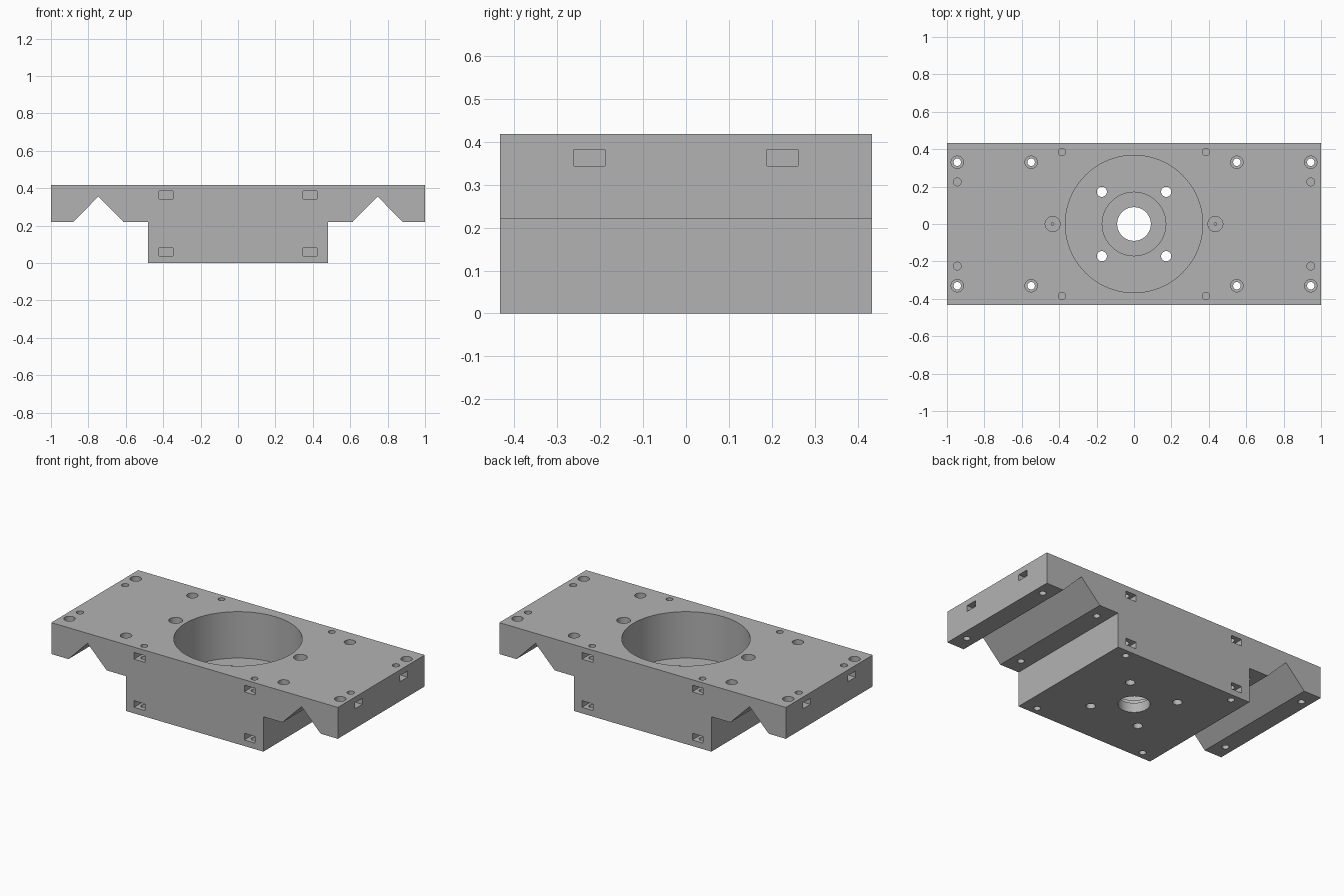
import bpy
import bmesh
import math
from mathutils import Matrix, Vector

cube = bpy.data.objects.get("Cube")
if cube:
    bpy.data.objects.remove(cube, do_unlink=True)

TOP, FLANGE, DEPTH = 0.418, 0.22, 0.433

grey = bpy.data.materials.new("machined grey")
grey.use_nodes = True
colour = (0.45, 0.45, 0.45, 1)
grey.diffuse_color = colour
grey.node_tree.nodes["Principled BSDF"].inputs["Base Color"].default_value = colour


def make_object(name, bm):
    bmesh.ops.recalc_face_normals(bm, faces=bm.faces)
    mesh = bpy.data.meshes.new(name)
    bm.to_mesh(mesh)
    bm.free()
    mesh.materials.append(grey)
    obj = bpy.data.objects.new(name, mesh)
    bpy.context.collection.objects.link(obj)
    return obj


def drill(bm, x, y, r, z0, z1, sides=32):
    bmesh.ops.create_cone(bm, cap_ends=True, segments=sides, radius1=r, radius2=r,
                          depth=z1 - z0,
                          matrix=Matrix.Translation((x, y, (z0 + z1) / 2)))


def box(bm, centre, size):
    bmesh.ops.create_cube(bm, size=1, matrix=Matrix.Translation(centre)
                          @ Matrix.Diagonal((*size, 1)))


def corners(x, y):
    return [(sx * x, sy * y) for sx in (-1, 1) for sy in (-1, 1)]


# Carriage body: mirrored front profile with V grooves, extruded along y
half = [(0.48, 0), (0.48, FLANGE), (0.613, FLANGE), (0.747, 0.355),
        (0.88, FLANGE), (1, FLANGE), (1, TOP)]
profile = half + [(-x, z) for x, z in reversed(half)]
bm = bmesh.new()
face = bm.faces.new([bm.verts.new((x, -DEPTH, z)) for x, z in profile])
side = bmesh.ops.extrude_face_region(bm, geom=[face])
bmesh.ops.translate(bm, vec=Vector((0, 2 * DEPTH, 0)),
                    verts=[v for v in side["geom"] if isinstance(v, bmesh.types.BMVert)])
body = make_object("carriage_body", bm)

wide, narrow, slots = bmesh.new(), bmesh.new(), bmesh.new()

# Central stepped bore
drill(wide, 0, 0, 0.367, 0.125, 0.5, 96)
drill(narrow, 0, 0, 0.17, 0.06, 0.2, 64)
drill(slots, 0, 0, 0.09, -0.1, 0.1, 48)

# Motor mounting holes through the bore floor
for x, y in corners(0.172, 0.172):
    drill(narrow, x, y, 0.027, -0.1, 0.2)

# Counterbored flange screw holes
for px in (0.945, 0.55):
    for x, y in corners(px, 0.33):
        drill(wide, x, y, 0.033, 0.31, 0.5)
        drill(narrow, x, y, 0.02, 0.1, 0.4)

# Blind screw holes that meet the nut slots
for x, y in corners(0.945, 0.225):
    drill(wide, x, y, 0.021, 0.3, 0.5)
    box(slots, (math.copysign(0.99, x), y, 0.363), (0.17, 0.073, 0.038))
for x, y in corners(0.385, 0.385):
    drill(wide, x, y, 0.02, 0.3, 0.5)
    drill(wide, x, y, 0.02, -0.1, 0.12)
    for z in (0.363, 0.059):
        box(slots, (x, math.copysign(0.43, y), z), (0.075, 0.16, 0.042))

# Deep pin holes either side of the bore
for x in (-0.435, 0.435):
    drill(wide, x, 0, 0.04, 0.2, 0.5)
    drill(narrow, x, 0, 0.007, 0.15, 0.25, 12)

# Cut each group out of the body
bpy.context.view_layer.objects.active = body
for name, group in (("wide_cutter", wide), ("narrow_cutter", narrow), ("slot_cutter", slots)):
    cutter = make_object(name, group)
    cutter.hide_render = True
    mod = body.modifiers.new(name, "BOOLEAN")
    mod.operation = "DIFFERENCE"
    mod.solver = "EXACT"
    mod.object = cutter
    bpy.ops.object.modifier_apply(modifier=name)
    bpy.data.objects.remove(cutter, do_unlink=True)

# Smooth hole walls, sharp machined edges
body.select_set(True)
bpy.ops.object.shade_smooth_by_angle(angle=math.radians(30))
